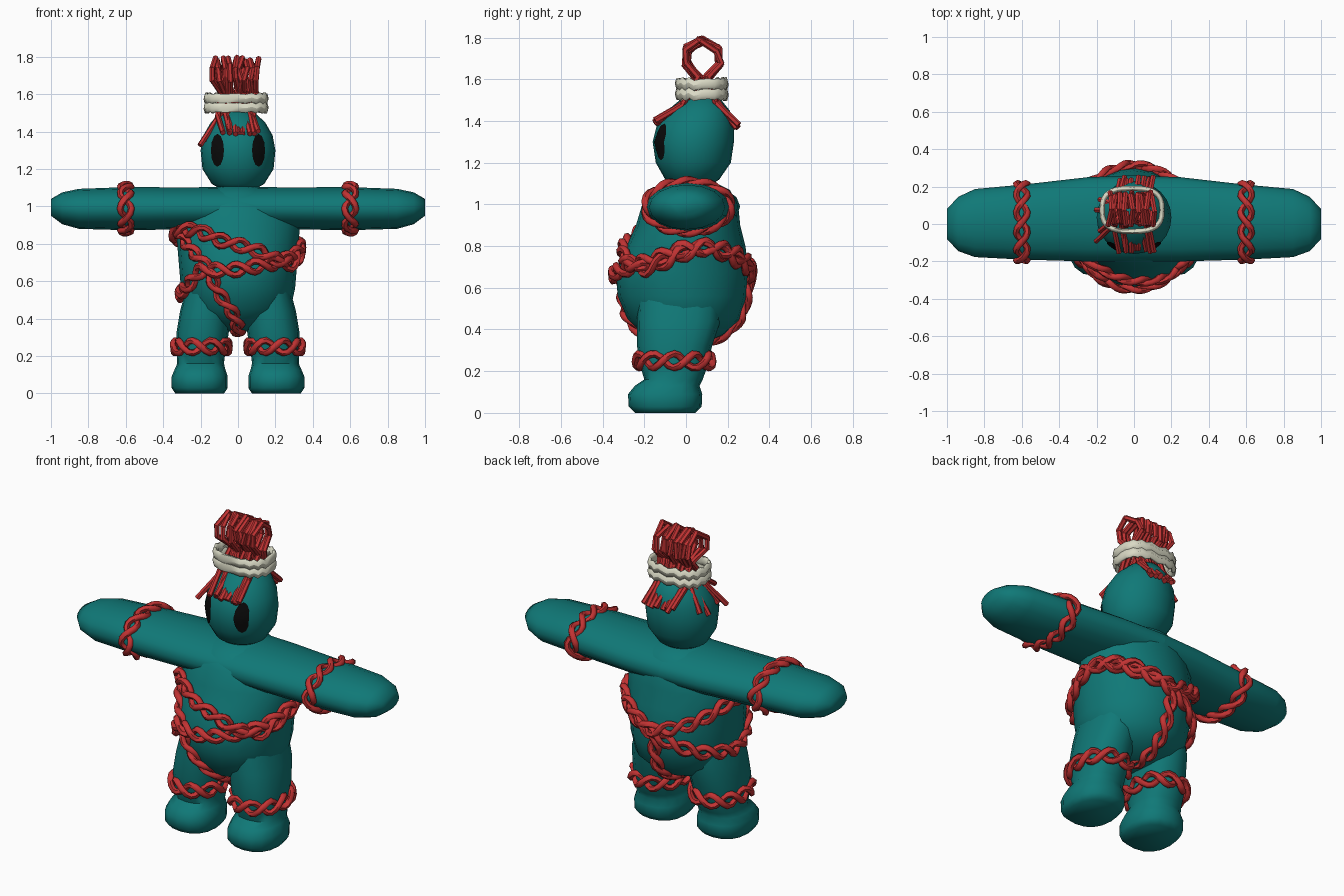
import bpy, bmesh, math, random
from mathutils import Vector as V

if "Cube" in bpy.data.objects:
    bpy.data.objects.remove(bpy.data.objects["Cube"])

random.seed(4)
PI = math.pi


def material(name, rgb):
    m = bpy.data.materials.new(name)
    m.diffuse_color = (*rgb, 1)
    m.use_nodes = True
    m.node_tree.nodes["Principled BSDF"].inputs["Base Color"].default_value = m.diffuse_color
    return m


TEAL = material("teal cloth", (0.005, 0.19, 0.185))
RED = material("red yarn", (0.54, 0.033, 0.033))
CREAM = material("cream cord", (0.70, 0.70, 0.56))
BLACK = material("black", (0.003, 0.003, 0.003))


def finish(ob, mat, angle=60):
    ob.data.materials.clear()
    ob.data.materials.append(mat)
    bpy.ops.object.select_all(action='DESELECT')
    ob.select_set(True)
    bpy.context.view_layer.objects.active = ob
    bpy.ops.object.shade_smooth_by_angle(angle=math.radians(angle))
    return ob


def mesh_object(name, bm, mat, angle=60):
    me = bpy.data.meshes.new(name)
    bmesh.ops.recalc_face_normals(bm, faces=bm.faces)
    bm.to_mesh(me)
    bm.free()
    ob = bpy.data.objects.new(name, me)
    bpy.context.collection.objects.link(ob)
    return finish(ob, mat, angle)


def oval(ring, a, power=1.0):
    # point of a rounded cross-section; ring = (t, centre u, centre v, radius u, radius v)
    t, cu, cv, ru, rv = ring
    c, s = math.cos(a), math.sin(a)
    return (t, cu + ru * math.copysign(abs(c) ** power, c), cv + rv * math.copysign(abs(s) ** power, s))


def upright(t, u, v):
    return V((u, v, t))


def sideways(t, u, v):
    return V((t, u, v))


def loft(name, rings, place, n=16, power=1.0, sx=1):
    bm = bmesh.new()
    loops = []
    for r in rings:
        pts = [place(*oval(r, 2 * PI * i / n, power)) for i in range(n)]
        loops.append([bm.verts.new((p.x * sx, p.y, p.z)) for p in pts])
    for a, b in zip(loops, loops[1:]):
        for i in range(n):
            bm.faces.new((a[i], a[(i + 1) % n], b[(i + 1) % n], b[i]))
    bm.faces.new(loops[0])
    bm.faces.new(loops[-1])
    return mesh_object(name, bm, TEAL)


def ring_at(rings, t):
    t = min(max(t, rings[0][0]), rings[-1][0])
    for a, b in zip(rings, rings[1:]):
        if t <= b[0]:
            k = (t - a[0]) / (b[0] - a[0])
            return tuple(x + (y - x) * k for x, y in zip(a, b))


def tube(name, strands, radius, mat, closed):
    cu = bpy.data.curves.new(name, 'CURVE')
    cu.dimensions = '3D'
    cu.bevel_depth = radius
    cu.bevel_resolution = 1
    cu.use_fill_caps = True
    for pts in strands:
        sp = cu.splines.new('POLY')
        sp.points.add(len(pts) - 1)
        for q, p in zip(sp.points, pts):
            q.co = (*p, 1)
        sp.use_cyclic_u = closed
    ob = bpy.data.objects.new(name, cu)
    bpy.context.collection.objects.link(ob)
    bpy.ops.object.select_all(action='DESELECT')
    ob.select_set(True)
    bpy.context.view_layer.objects.active = ob
    bpy.ops.object.convert(target='MESH')
    return finish(bpy.context.view_layer.objects.active, mat)


def resample(pts, step):
    lens = [0.0]
    for a, b in zip(pts, pts[1:]):
        lens.append(lens[-1] + (b - a).length)
    n, out, j = max(8, round(lens[-1] / step)), [], 0
    for i in range(n + 1):
        d = lens[-1] * i / n
        while j < len(pts) - 2 and lens[j + 1] < d:
            j += 1
        out.append(pts[j].lerp(pts[j + 1], (d - lens[j]) / max(1e-6, lens[j + 1] - lens[j])))
    return out, lens[-1]


def rope(name, pts, normal, closed, amp=0.034, lift=0.006, twist=1):
    # two flattened twisted strands lying along a surface path
    pts, length = resample(pts, 0.022)
    turns, n = max(1, round(length / 0.2)), len(pts) - 1
    strands = [[], []]
    for i in range(n if closed else n + 1):
        before = pts[(i - 1) % n] if closed else pts[max(i - 1, 0)]
        after = pts[(i + 1) % n] if closed else pts[min(i + 1, n)]
        t = (after - before).normalized()
        nn = normal(pts[i])
        b = t.cross(nn).normalized()
        for k in (0, 1):
            ph = twist * 2 * PI * turns * i / n + k * PI
            strands[k].append(pts[i] + b * amp * math.cos(ph) + nn * (lift + 0.013 * math.sin(ph)))
    tube(name, strands, 0.018, RED, closed)


# body
TORSO = [(0.33, 0, -0.01, 0.06, 0.10), (0.38, 0, -0.01, 0.20, 0.20), (0.45, 0, -0.01, 0.28, 0.27),
         (0.56, 0, -0.018, 0.305, 0.31), (0.68, 0, -0.018, 0.315, 0.318), (0.80, 0, 0.0, 0.325, 0.285),
         (0.90, 0, 0.01, 0.33, 0.25), (1.0, 0, 0.02, 0.29, 0.23), (1.07, 0, 0.03, 0.2, 0.18),
         (1.11, 0, 0.03, 0.1, 0.1)]
loft("torso", TORSO, upright, 20)

HEAD = [(1.08, 0, 0.03, 0.07, 0.07), (1.12, 0, 0.03, 0.14, 0.13), (1.20, 0, 0.035, 0.19, 0.18),
        (1.30, 0, 0.035, 0.20, 0.195), (1.38, 0, 0.045, 0.185, 0.185), (1.45, 0, 0.06, 0.145, 0.15),
        (1.50, 0, 0.07, 0.09, 0.10), (1.52, 0, 0.07, 0.04, 0.05)]
loft("head", HEAD, upright, 24)

ARM = [(0.0, 0.03, 0.99, 0.23, 0.115), (0.25, 0.025, 0.99, 0.225, 0.112), (0.6, 0.01, 0.988, 0.2, 0.115),
       (0.85, 0.005, 0.987, 0.182, 0.107), (0.94, 0.0, 0.99, 0.145, 0.085), (1.0, 0.0, 0.995, 0.08, 0.045)]
LEG = [(0.0, 0.205, -0.1, 0.13, 0.145), (0.03, 0.205, -0.1, 0.15, 0.175), (0.09, 0.205, -0.1, 0.15, 0.178),
       (0.13, 0.203, -0.09, 0.135, 0.155), (0.16, 0.2, -0.06, 0.125, 0.14), (0.22, 0.198, -0.058, 0.13, 0.16),
       (0.32, 0.19, -0.055, 0.14, 0.18), (0.44, 0.175, -0.035, 0.135, 0.2), (0.55, 0.16, -0.03, 0.12, 0.2)]

for side, sx in (("left", -1), ("right", 1)):
    loft(side + "_arm", ARM, sideways, 16, 1.0, sx)
    loft(side + "_leg", LEG, upright, 16, 0.85, sx)

    # eye plate following the face
    bm = bmesh.new()

    def face_point(x, z):
        _, _, cy, rx, ry = ring_at(HEAD, z)
        return bm.verts.new((x, cy - ry * math.sqrt(1 - (x / rx) ** 2) - 0.006, z))

    mid = face_point(sx * 0.11, 1.30)
    rims = [[face_point(sx * 0.11 + 0.035 * k * math.cos(PI * i / 6), 1.30 + 0.088 * k * math.sin(PI * i / 6))
             for i in range(12)] for k in (0.5, 1)]
    for i in range(12):
        j = (i + 1) % 12
        bm.faces.new((mid, rims[0][i], rims[0][j]))
        bm.faces.new((rims[0][i], rims[1][i], rims[1][j], rims[0][j]))
    eye = mesh_object(side + "_eye", bm, BLACK)

    # yarn rings on the limbs
    pts = [V((sx * p.x, p.y, p.z)) for p in
           (sideways(*oval(ring_at(ARM, 0.6), 2 * PI * i / 60)) for i in range(61))]
    c = V((sx * 0.6, 0.01, 0.988))
    rope(side + "_arm_yarn", pts, lambda p: V((0, (p.y - c.y) * 0.4, p.z - c.z)).normalized(), True, 0.03, 0.004, sx)
    pts = [V((sx * p.x, p.y, p.z)) for p in
           (upright(*oval(ring_at(LEG, 0.25), 2 * PI * i / 60, 0.85)) for i in range(61))]
    c2 = V((sx * 0.195, -0.057, 0.25))
    rope(side + "_leg_yarn", pts, lambda p: (p - c2).normalized(), True, 0.034, 0.008, sx)


# yarn wound around the torso, paths given as (angle, height)
def torso_path(keys):
    out = []
    for (a0, z0), (a1, z1) in zip(keys, keys[1:]):
        for i in range(12):
            k = i / 12
            a, z = a0 + (a1 - a0) * k, z0 + (z1 - z0) * k
            out.append(upright(*oval(ring_at(TORSO, z), math.radians(a))))
    out.append(upright(*oval(ring_at(TORSO, keys[-1][1]), math.radians(keys[-1][0]))))
    return out


def torso_normal(p):
    return (p - V((0, -0.01, min(max(p.z, 0.5), 0.8)))).normalized()


rope("upper_sash", torso_path([(-160, 0.87), (-128, 0.87), (-108, 0.82), (-80, 0.78), (-55, 0.72), (-30, 0.69),
                               (-5, 0.76), (20, 0.80), (50, 0.77), (90, 0.68), (125, 0.74), (160, 0.83),
                               (200, 0.87)]), torso_normal, True, 0.03, 0.016)
rope("lower_sash", torso_path([(-180, 0.53), (-150, 0.56), (-128, 0.66), (-95, 0.66), (-60, 0.69), (-30, 0.73),
                               (0, 0.79), (25, 0.79), (60, 0.72), (90, 0.66), (135, 0.57), (180, 0.53)]),
     torso_normal, True, 0.03, 0.012, -1)
rope("hip_yarn", torso_path([(-165, 0.87), (-140, 0.77), (-118, 0.66), (-112, 0.55), (-92, 0.40), (-90, 0.335)])
     + torso_path([(90, 0.335), (90, 0.42), (90, 0.55), (92, 0.68)]), torso_normal, False, 0.026, 0.004)


# hair: looped yarn strands as chains of short sticks
def stick(bm, a, b, r=0.015):
    d = b - a
    res = bmesh.ops.create_cone(bm, cap_ends=True, segments=6, radius1=r, radius2=r, depth=d.length + 0.012)
    rot = d.to_track_quat('Z', 'Y').to_matrix()
    for v in res['verts']:
        v.co = rot @ v.co + (a + b) / 2


bm = bmesh.new()
LOOP = [(-0.14, 1.40), (-0.01, 1.485), (0.065, 1.60), (0.0, 1.68), (0.005, 1.745), (0.07, 1.785),
        (0.15, 1.745), (0.16, 1.67), (0.10, 1.60), (0.14, 1.49), (0.24, 1.38)]
for s in range(9):
    f = s / 8
    pts = []
    for i, (y, z) in enumerate(LOOP):
        x = -0.10 + 0.19 * f
        if 3 <= i <= 7:
            x = -0.13 + 0.23 * f
        elif i in (0, 10):
            x = -0.075 + 0.175 * f
        pts.append(V((x + random.uniform(-0.012, 0.012), y + random.uniform(-0.01, 0.01),
                      z + random.uniform(-0.012, 0.012))))
    for a, b in zip(pts, pts[1:]):
        stick(bm, a, b)
# loose ends on the left side
for i in range(5):
    y = -0.09 + 0.055 * i
    stick(bm, V((-0.09, y * 0.4 + 0.05, 1.50)), V((-0.2 + 0.02 * (i % 3), y, 1.33 + 0.025 * (i % 3))))
mesh_object("hair_yarn", bm, RED, 40)

# cream cord tied around the hair
for i, z in enumerate((1.528, 1.578)):
    pts = [V((*oval((0, 0, 0, 0.16, 0.115), 2 * PI * k / 32, 0.7)[1:], 0.004 * math.sin(3 * k))) for k in range(32)]
    cord = tube("hair_cord_%d" % (i + 1), [pts], 0.014, CREAM, True)
    cord.location = (-0.01, 0.075, z)
    cord.scale = (1, 1, 2.0)
